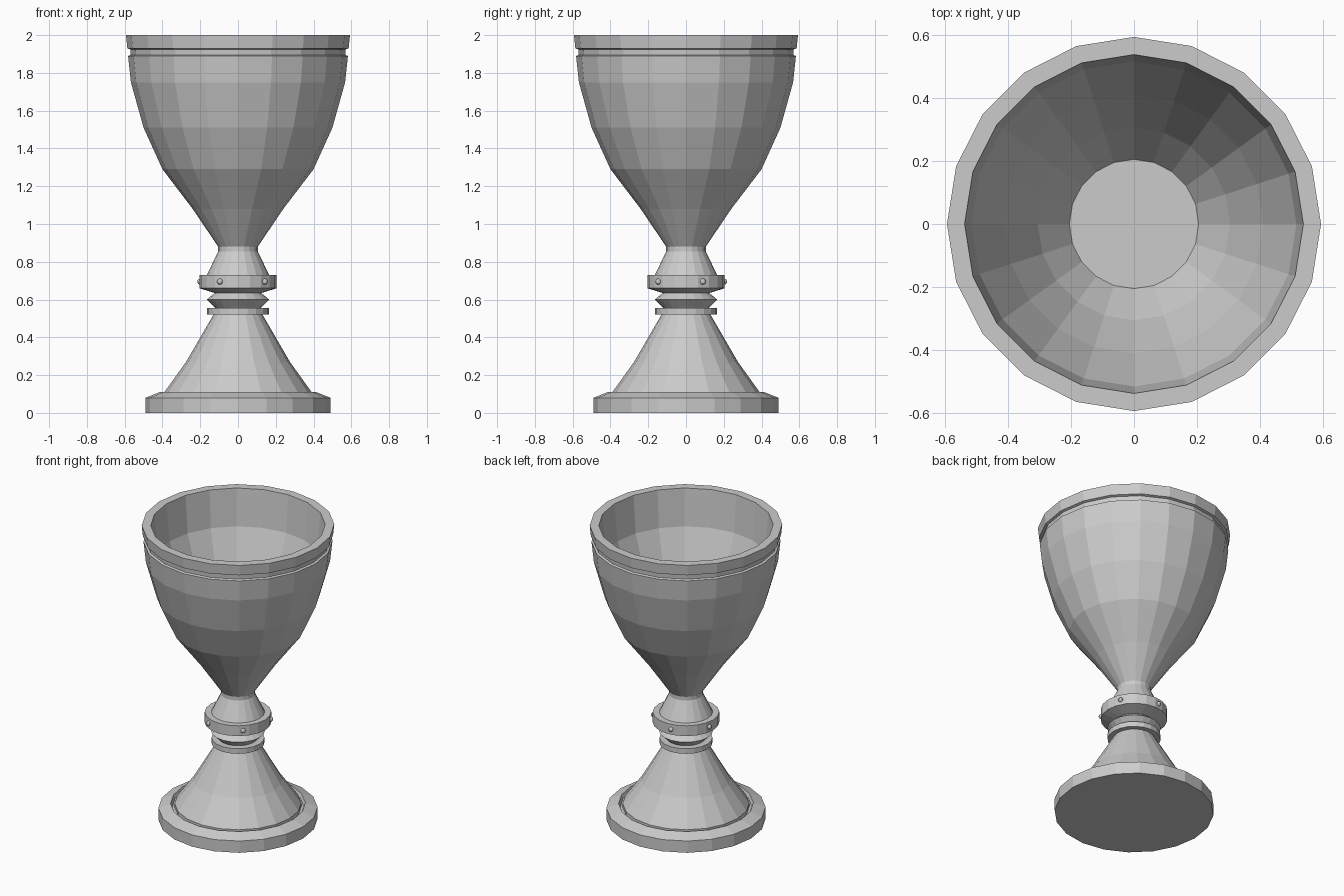
import bpy, bmesh
from math import cos, sin, pi, radians

if "Cube" in bpy.data.objects:
    bpy.data.objects.remove(bpy.data.objects["Cube"])

SIDES = 20


def lathe(name, profile, closed=False):
    """Revolve (radius, z) points around z; radius 0 becomes a pole."""
    bm = bmesh.new()
    rings = []
    for r, z in profile:
        if r == 0:
            rings.append([bm.verts.new((0, 0, z))] * SIDES)
        else:
            rings.append([bm.verts.new((r * cos(2 * pi * i / SIDES), r * sin(2 * pi * i / SIDES), z))
                          for i in range(SIDES)])
    pairs = list(zip(rings, rings[1:]))
    if closed:
        pairs.append((rings[-1], rings[0]))
    for a, b in pairs:
        for i in range(SIDES):
            j = (i + 1) % SIDES
            bm.faces.new(list(dict.fromkeys([a[i], a[j], b[j], b[i]])))
    bmesh.ops.recalc_face_normals(bm, faces=bm.faces)
    mesh = bpy.data.meshes.new(name)
    bm.to_mesh(mesh)
    bm.free()
    obj = bpy.data.objects.new(name, mesh)
    bpy.context.collection.objects.link(obj)
    return obj


# Foot: flat disc with bevelled rim and a narrow groove around the cone
lathe("base", [(0, 0), (0.49, 0), (0.49, 0.08), (0.415, 0.11), (0.405, 0.085), (0, 0.085)])
lathe("foot_cone", [(0, 0.085), (0.39, 0.085), (0.39, 0.11), (0.275, 0.27),
                    (0.13, 0.52), (0, 0.52)])

# Stem: lower ring, ridged knob, collar and upper cone
lathe("lower_ring", [(0, 0.52), (0.163, 0.52), (0.163, 0.555), (0, 0.555)])
lathe("ridged_knob", [(0, 0.555), (0.12, 0.555), (0.165, 0.60), (0.12, 0.637), (0, 0.637)])
lathe("collar", [(0, 0.635), (0.125, 0.635), (0.205, 0.66), (0.205, 0.73), (0, 0.73)])
lathe("upper_stem", [(0, 0.73), (0.165, 0.73), (0.105, 0.855), (0.105, 0.88), (0, 0.88)])

# Bowl: outer wall, lip groove, rim, then inner wall down to a flat floor
lathe("bowl", [(0, 0.88), (0.105, 0.88), (0.24, 1.08), (0.40, 1.29), (0.50, 1.51),
               (0.567, 1.75), (0.582, 1.89), (0.568, 1.895), (0.57, 1.925), (0.586, 1.93),
               (0.593, 2.0), (0.537, 2.0), (0.515, 1.75), (0.41, 1.47), (0.305, 1.25),
               (0.205, 1.10), (0, 1.10)])

# Five small studs around the collar
for k in range(5):
    a = radians(-46 + 72 * k)
    bpy.ops.mesh.primitive_uv_sphere_add(segments=12, ring_count=8, radius=0.016,
                                         location=(0.203 * cos(a), 0.203 * sin(a), 0.695))
    bpy.context.object.name = f"collar_stud_{k + 1}"
